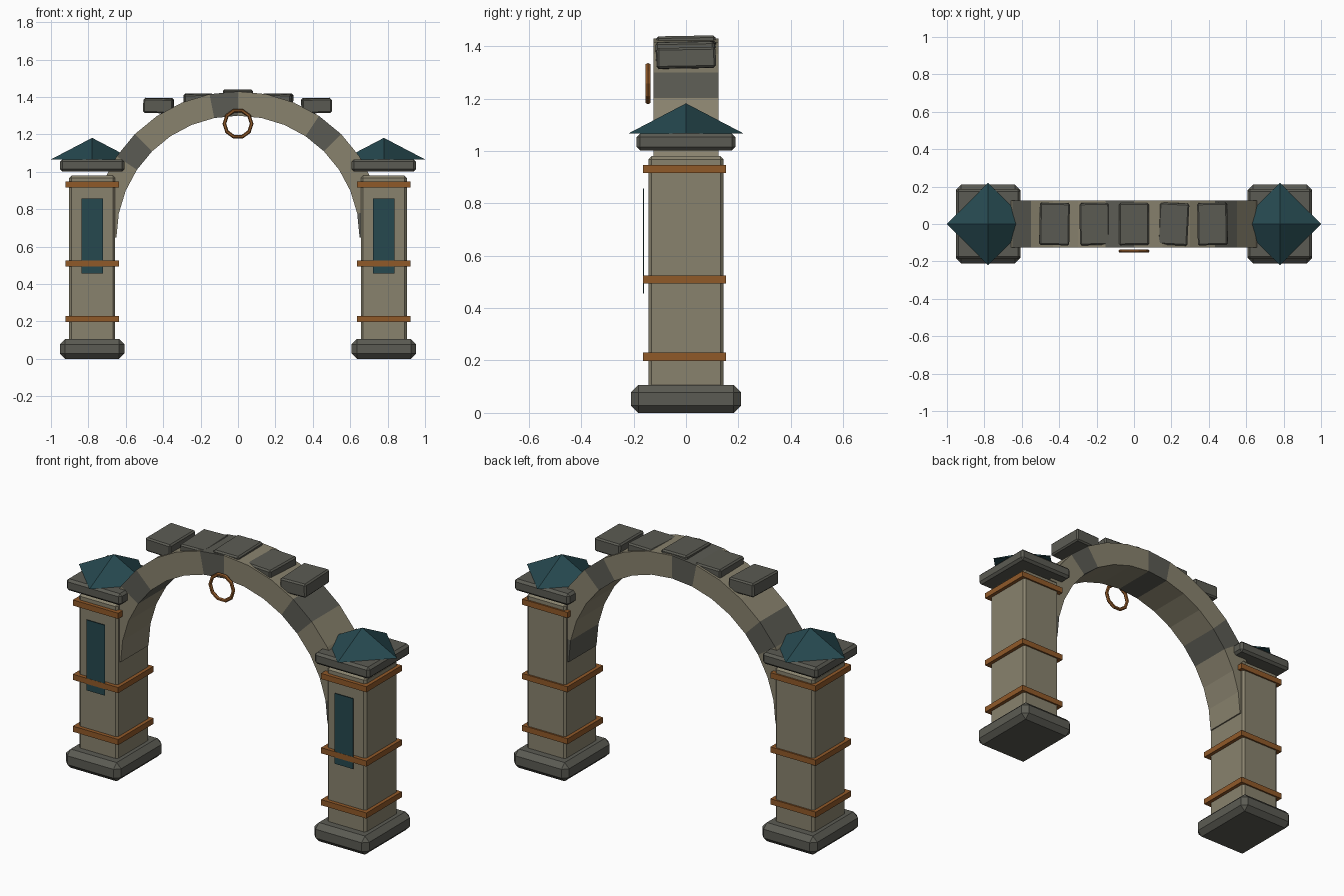
import bpy, bmesh, math
from mathutils import Matrix

if "Cube" in bpy.data.objects:
    bpy.data.objects.remove(bpy.data.objects["Cube"])


def material(name, rgb):
    m = bpy.data.materials.new(name)
    m.diffuse_color = (*rgb, 1)
    m.use_nodes = True
    m.node_tree.nodes["Principled BSDF"].inputs["Base Color"].default_value = m.diffuse_color
    return m


STONE = material("pale_stone", (0.25, 0.225, 0.155))
GREY = material("dark_stone", (0.105, 0.105, 0.087))
BRONZE = material("bronze", (0.28, 0.10, 0.022))
TEAL = material("teal", (0.019, 0.065, 0.078))


def finish(name, bm, *mats):
    bmesh.ops.recalc_face_normals(bm, faces=bm.faces)
    me = bpy.data.meshes.new(name)
    bm.to_mesh(me)
    bm.free()
    for m in mats:
        me.materials.append(m)
    ob = bpy.data.objects.new(name, me)
    bpy.context.collection.objects.link(ob)
    return ob


def box(name, center, size, mat, bevel=0, rot=(0, 0, 0)):
    bm = bmesh.new()
    bmesh.ops.create_cube(bm, size=1, matrix=Matrix.Diagonal((*size, 1)))
    if bevel:
        bmesh.ops.bevel(bm, geom=bm.edges[:], offset=bevel, segments=1, affect='EDGES')
    ob = finish(name, bm, mat)
    ob.location = center
    ob.rotation_euler = [math.radians(a) for a in rot]
    return ob


# Two pillars with base, bands, banner, cap and pyramid roof
for side, s in (("left", -1), ("right", 1)):
    x = 0.78 * s
    box(side + "_base", (x, 0, 0.053), (0.345, 0.42, 0.106), GREY, 0.028)
    box(side + "_pillar", (x, 0, 0.52), (0.245, 0.288, 0.92), STONE, 0.012)
    for i, z in enumerate((0.214, 0.509, 0.931)):
        box(f"{side}_band_{i + 1}", (x, -0.006, z), (0.285, 0.318, 0.032), BRONZE)
    box(side + "_banner", (x, -0.162, 0.656), (0.115, 0.004, 0.4), TEAL)
    box(side + "_cap", (x, 0, 1.034), (0.345, 0.376, 0.066), GREY, 0.013)
    bm = bmesh.new()
    bmesh.ops.create_cone(bm, cap_ends=True, segments=4, radius1=0.22, radius2=0, depth=0.115)
    # Turn one base corner towards +x
    corner = max(bm.verts, key=lambda v: v.co.xy.length).co
    turn = Matrix.Rotation(-math.atan2(corner.y, corner.x), 4, 'Z')
    bmesh.ops.transform(bm, matrix=turn, verts=bm.verts)
    finish(side + "_roof", bm, TEAL).location = (x, 0, 1.124)

# Half-round arch of 16 stones, every fourth one dark
N, R_IN, R_OUT, HALF, SPRING = 16, 0.65, 0.78, 0.125, 0.65
bm = bmesh.new()
rings = []
for i in range(N + 1):
    a = math.pi * (1 - i / N)
    rings.append([bm.verts.new((r * math.cos(a), y, SPRING + r * math.sin(a)))
                  for r, y in ((R_IN, -HALF), (R_OUT, -HALF), (R_OUT, HALF), (R_IN, HALF))])
for i in range(N):
    for k in range(4):
        j = (k + 1) % 4
        f = bm.faces.new((rings[i][k], rings[i][j], rings[i + 1][j], rings[i + 1][k]))
        f.material_index = int(i % 4 == 3)
bm.faces.new(rings[0])
bm.faces.new(rings[-1])
finish("arch", bm, STONE, GREY)

# Loose stones lying along the top of the arch
for i, (x, z, tilt, yaw) in enumerate(((-0.425, 1.354, 1, -1), (-0.21, 1.378, -1, 1),
                                       (0, 1.4, 0, 0.5), (0.21, 1.378, 1, -3),
                                       (0.42, 1.354, -1, 1))):
    box(f"top_stone_{i + 1}", (x, 0, z), (0.16, 0.225, 0.078), GREY, 0.008, (1, tilt, yaw))

# Bronze ring hanging before the crown
bpy.ops.mesh.primitive_torus_add(major_segments=10, minor_segments=6, major_radius=0.073,
                                 minor_radius=0.01, location=(0, -0.145, 1.257),
                                 rotation=(math.pi / 2, 0, 0))
ring = bpy.context.object
ring.name = "hanging_ring"
ring.data.materials.append(BRONZE)
